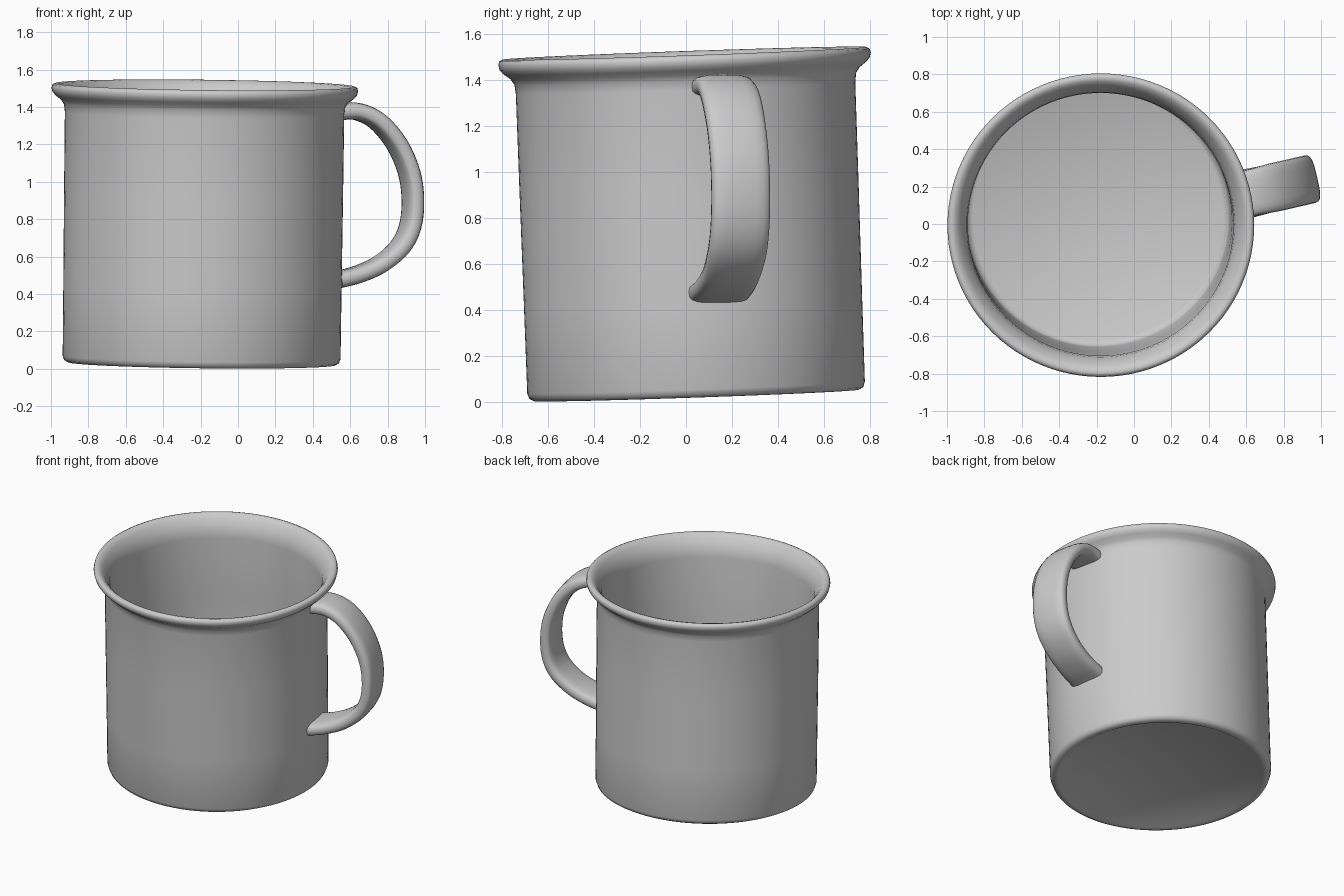
import bpy, bmesh, math
from mathutils import Vector, Matrix

if "Cube" in bpy.data.objects:
    bpy.data.objects.remove(bpy.data.objects["Cube"])


def finish(bm, name, angle):
    bmesh.ops.recalc_face_normals(bm, faces=bm.faces[:])
    mesh = bpy.data.meshes.new(name)
    bm.to_mesh(mesh)
    bm.free()
    ob = bpy.data.objects.new(name, mesh)
    bpy.context.collection.objects.link(ob)
    bpy.ops.object.select_all(action='DESELECT')
    ob.select_set(True)
    bpy.context.view_layer.objects.active = ob
    bpy.ops.object.shade_smooth_by_angle(angle=math.radians(angle))
    return ob


def bridge(bm, rings):
    for a, b in zip(rings, rings[1:]):
        n = len(a)
        for i in range(n):
            j = (i + 1) % n
            bm.faces.new((a[i], a[j], b[j], b[i]))
    bm.faces.new(rings[0])
    bm.faces.new(rings[-1])


def catmull(pts, steps):
    p = [pts[0] * 2 - pts[1]] + pts + [pts[-1] * 2 - pts[-2]]
    out = []
    for i in range(1, len(p) - 2):
        a, b, c, d = p[i - 1:i + 3]
        for s in range(steps):
            t = s / steps
            out.append(0.5 * (2 * b + (c - a) * t + (2 * a - 5 * b + 4 * c - d) * t ** 2
                              + (3 * b - a - 3 * c + d) * t ** 3))
    return out + [pts[-1]]


# Cup: one lathe profile from underside, over the flared lip, to the inner floor
profile = [(0.67, 0.012), (0.69, 0.0), (0.715, 0.001), (0.735, 0.012), (0.743, 0.035),
           (0.744, 0.4), (0.746, 0.9), (0.747, 1.34), (0.752, 1.38), (0.768, 1.405),
           (0.795, 1.425), (0.814, 1.445), (0.82, 1.467), (0.815, 1.485), (0.80, 1.492),
           (0.78, 1.487), (0.757, 1.465), (0.735, 1.43), (0.716, 1.39), (0.71, 1.34),
           (0.708, 0.9), (0.706, 0.12), (0.698, 0.085), (0.67, 0.07)]
SIDES = 96
bm = bmesh.new()
rings = [[bm.verts.new((r * math.cos(2 * math.pi * i / SIDES),
                        0.99 * r * math.sin(2 * math.pi * i / SIDES), z))
          for i in range(SIDES)] for r, z in profile]
bridge(bm, rings)
cup = finish(bm, "cup", 50)

# The whole cup stands with a slight lean
up = Vector((0.012, -0.035, 1)).normalized()
lean = Vector((0, 0, 1)).rotation_difference(up).to_matrix().to_4x4()
cup.data.transform(Matrix.Translation((-0.195, 0.045, 0.027)) @ lean)

# Handle: flat rounded strap swept along a curve; each point is x, z, width
path = [(0.53, 1.375, 0.25), (0.64, 1.375, 0.25), (0.75, 1.32, 0.26), (0.85, 1.20, 0.26),
        (0.915, 1.05, 0.26), (0.935, 0.90, 0.26), (0.92, 0.76, 0.26), (0.865, 0.65, 0.26),
        (0.76, 0.56, 0.255), (0.64, 0.505, 0.26), (0.525, 0.475, 0.27)]
SLANT = 0.23
points = catmull([Vector(p) for p in path], 5)
centres = [Vector((p.x, 0.145 + SLANT * (p.x - 0.53), p.y)) for p in points]
across = Vector((-SLANT, 1, 0)).normalized()
bm = bmesh.new()
rings = []
for k, c in enumerate(centres):
    tangent = (centres[min(k + 1, len(centres) - 1)] - centres[max(k - 1, 0)]).normalized()
    normal = tangent.cross(across).normalized()
    ring = []
    for i in range(20):
        a = 2 * math.pi * i / 20
        ca, sa = math.cos(a), math.sin(a)
        u = math.copysign(abs(ca) ** 0.6, ca) * points[k].z / 2
        v = math.copysign(abs(sa) ** 0.6, sa) * 0.046
        ring.append(bm.verts.new(c + across * u + normal * v))
    rings.append(ring)
bridge(bm, rings)
finish(bm, "handle", 60)
